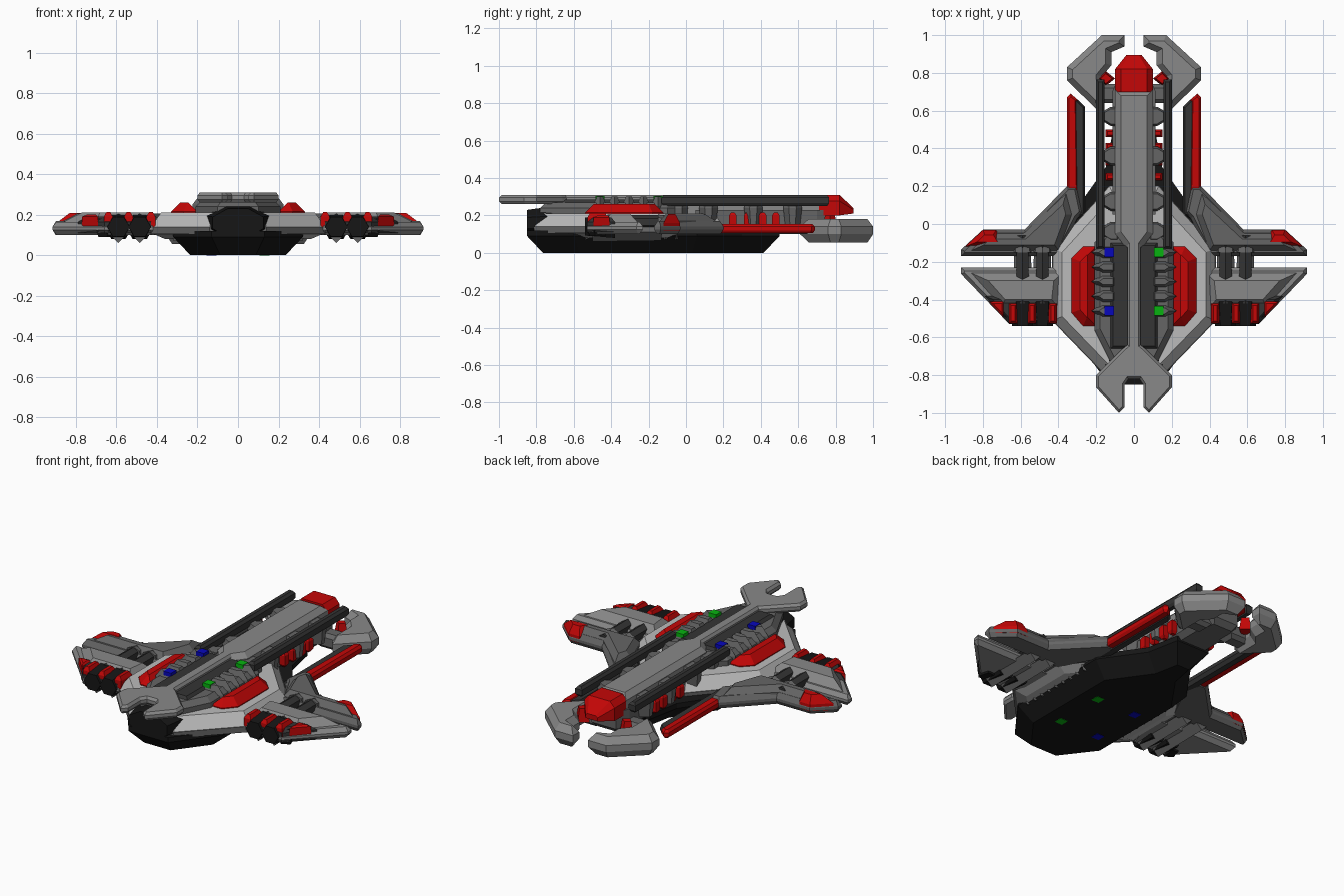
import bpy, bmesh, math
from mathutils import Vector, Matrix

if "Cube" in bpy.data.objects:
    bpy.data.objects.remove(bpy.data.objects["Cube"])

MATS = {}
COLORS = {"light": (.5, .5, .5), "grey": (.25, .25, .25), "mid": (.13, .13, .13),
          "dark": (.035, .035, .035), "black": (.008, .008, .008), "red": (.55, .002, .002),
          "blue": (.002, .002, .5), "green": (.002, .45, .005)}


def finish(name, bm, color, mirror):
    bmesh.ops.recalc_face_normals(bm, faces=bm.faces)
    me = bpy.data.meshes.new(name)
    bm.to_mesh(me)
    bm.free()
    ob = bpy.data.objects.new(name, me)
    bpy.context.collection.objects.link(ob)
    if color not in MATS:
        MATS[color] = bpy.data.materials.new(color)
        MATS[color].diffuse_color = (*COLORS[color], 1)
    me.materials.append(MATS[color])
    if mirror:
        ob.modifiers.new("mirror", "MIRROR")
    return ob


def inset(pts, d):
    """Move every edge of a closed outline inwards by d."""
    n = len(pts)
    area = sum(pts[i][0] * pts[(i + 1) % n][1] - pts[(i + 1) % n][0] * pts[i][1] for i in range(n))
    s = 1 if area > 0 else -1
    out = []
    for i in range(n):
        p = Vector(pts[i])
        e1 = (p - Vector(pts[i - 1])).normalized()
        e2 = (Vector(pts[(i + 1) % n]) - p).normalized()
        n1, n2 = Vector((-e1.y, e1.x)) * s, Vector((-e2.y, e2.x)) * s
        out.append(p + (n1 + n2) * (d / max(.25, 1 + n1.dot(n2))))
    return out


def slab(name, pts, levels, color, mirror=False):
    """Stack insets of an outline; levels are (z, inset)."""
    bm = bmesh.new()
    rings = [[bm.verts.new((p[0], p[1], z)) for p in inset(pts, d)] for z, d in levels]
    n = len(pts)
    for a, b in zip(rings, rings[1:]):
        for i in range(n):
            j = (i + 1) % n
            bm.faces.new((a[i], a[j], b[j], b[i]))
    bm.faces.new(rings[0][::-1])
    bm.faces.new(rings[-1])
    return finish(name, bm, color, mirror)


def sym(half):
    return half + [(-x, y) for x, y in reversed(half)]


def rect(x0, x1, y0, y1):
    return [(x0, y0), (x1, y0), (x1, y1), (x0, y1)]


def tube(name, x, z, y0, y1, r0, r1, sides, color, mirror=True, sx=1, turn=0):
    """Low-sided cone or cylinder lying along y."""
    bm = bmesh.new()
    m = (Matrix.Translation((x, (y0 + y1) / 2, z)) @ Matrix.Diagonal((sx, 1, 1, 1))
         @ Matrix.Rotation(-math.pi / 2, 4, 'X') @ Matrix.Rotation(turn, 4, 'Z'))
    bmesh.ops.create_cone(bm, cap_ends=True, segments=sides, radius1=r0, radius2=r1,
                          depth=y1 - y0, matrix=m)
    return finish(name, bm, color, mirror)


# Hull: dark belly, light upper plate
belly = sym([(.11, .5), (.15, .3), (.32, .06), (.32, -.6), (.13, -.85)])
slab("belly", belly, [(0, .085), (.09, 0), (.12, 0)], "black")
hull = sym([(.13, .2), (.21, .11), (.43, -.13), (.43, -.51), (.14, -.81)])
slab("hull_plate", hull, [(.08, .07), (.11, 0), (.14, 0), (.21, .05)], "light")
slab("hull_rim", inset(hull, -.004), [(.105, 0), (.14, 0)], "mid")
tube("main_engine", 0, .16, -.85, -.72, .075, .095, 8, "black", False, 1.8, math.pi / 8)
# Teeth where belly meets plate
for i in range(9):
    y = -.53 + i * .06
    slab("belly_tooth", [(.28, y - .03), (.335, y), (.28, y + .03)],
         [(.07, .008), (.11, 0)], "mid", True)

# Raised deck with ribs and red side panels
slab("deck", sym([(.12, .0), (.21, -.1), (.21, -.56), (.1, -.78)]),
     [(.19, 0), (.24, 0), (.27, .03)], "mid")
slab("deck_step", rect(.02, .125, -.66, -.1), [(.2, 0), (.27, 0), (.285, .015)], "dark", True)
for i in range(5):
    y = -.15 - i * .0775
    slab("deck_rib", [(.09, y - .038), (.17, y - .038), (.225, y), (.17, y + .038), (.09, y + .038)],
         [(.2, 0), (.25, 0), (.3, .022)], "mid", True)
slab("red_side_panel", [(.2, -.12), (.27, -.12), (.33, -.18), (.33, -.47), (.27, -.54), (.2, -.54)],
     [(.19, 0), (.215, 0), (.26, .045)], "red", True)

# Navigation lights, above and below
for side, col in ((-1, "blue"), (1, "green")):
    for y in (-.15, -.46):
        sq = rect(side * .13 - .025, side * .13 + .025, y - .025, y + .025)
        slab("upper_light", sq, [(.27, 0), (.303, 0)], col)
        slab("lower_light", sq, [(-.002, 0), (.01, 0)], col)

# Spanner-shaped tail with a narrow handle
slab("spanner_tail", sym([(.035, -.05), (.035, -.64), (.06, -.66), (.2, -.8), (.2, -.865),
                          (.08, -1.0), (.05, -.97), (.05, -.85), (.03, -.82)]),
     [(.26, .012), (.275, 0), (.295, 0), (.31, .012)], "grey")

# Forward shaft, lower neck and red nose
slab("shaft", sym([(.1, .71), (.1, -.05), (.04, -.13)]), [(.2, 0), (.28, 0), (.31, .03)], "grey")
slab("neck", sym([(.08, .78), (.115, .7), (.115, .05)]), [(.1, .03), (.13, 0), (.23, 0)], "mid")
bm = bmesh.new()
rings = []
for y, w, wt, z0, z1 in ((.7, .1, .07, .2, .31), (.82, .1, .07, .2, .31), (.895, .04, .025, .21, .24)):
    zm = z0 + (z1 - z0) * .7
    rings.append([bm.verts.new(p) for p in ((-w, y, z0), (w, y, z0), (w, y, zm),
                                            (wt, y, z1), (-wt, y, z1), (-w, y, zm))])
for a, b in zip(rings, rings[1:]):
    for i in range(6):
        bm.faces.new((a[i], a[i - 1], b[i - 1], b[i]))
bm.faces.new(rings[0])
bm.faces.new(rings[-1])
finish("nose", bm, "red", False)

# Side rails held by brackets, with red stripes between
slab("side_rail", rect(.155, .2, -.13, .765), [(.25, .01), (.265, 0), (.295, 0), (.31, .012)], "dark", True)
for y in (.57, .36, .12, -.04):
    slab("rail_bracket", [(.08, y - .05), (.125, y - .05), (.175, y - .02), (.175, y + .02),
                          (.125, y + .05), (.08, y + .05)], [(.15, .01), (.24, 0), (.275, .01)], "mid", True)
for y in (.25, .33, .41, .48):
    slab("neck_stripe", rect(.1, .15, y - .02, y + .02), [(.13, .01), (.145, 0), (.2, 0), (.215, .01)], "red", True)

# Front pincer jaws
slab("jaw", [(.05, 1.0), (.17, 1.0), (.355, .83), (.355, .76), (.2, .61), (.17, .65),
             (.17, .78), (.12, .84), (.12, .91), (.05, .94)],
     [(.055, .03), (.1, 0), (.14, 0), (.18, .03)], "grey", True)
slab("jaw_mount", rect(.07, .22, .64, .74), [(.08, .02), (.1, 0), (.15, 0), (.17, .02)], "mid", True)
slab("jaw_marker", [(.1, .77), (.15, .81), (.19, .77), (.15, .73)], [(.12, 0), (.2, .01)], "red", True)

# Forward wing arms with red-edged spars
slab("spar_inner", [(.26, .05), (.32, .02), (.32, .66), (.3, .66), (.26, .62)],
     [(.1, .012), (.12, 0), (.15, .01)], "dark", True)
slab("spar_edge", [(.3, .05), (.355, .18), (.355, .67), (.335, .69), (.3, .66)],
     [(.105, .01), (.12, 0), (.14, 0), (.155, .012)], "red", True)
slab("wing_arm", [(.355, .2), (.58, -.03), (.8, -.03), (.915, -.135), (.915, -.17), (.4, -.17),
                  (.3, .03), (.27, .06), (.3, .2)],
     [(.1, .015), (.125, 0), (.14, 0), (.17, .018)], "mid", True)
slab("wing_arm_ridge", [(.36, .16), (.585, -.05), (.78, -.05), (.86, -.14), (.4, -.14), (.33, .05)],
     [(.15, 0), (.17, 0), (.205, .03)], "mid", True)
slab("wing_arm_tip", [(.73, -.032), (.8, -.032), (.895, -.12), (.68, -.12)],
     [(.12, 0), (.16, 0), (.208, .025)], "red", True)

# Rear wings, darker red-striped trailing edge, thrusters
slab("rear_wing", [(.38, -.23), (.915, -.23), (.915, -.265), (.66, -.53), (.42, -.53), (.38, -.42)],
     [(.1, .02), (.125, 0), (.14, 0), (.165, .018)], "grey", True)
slab("rear_wing_top", [(.38, -.26), (.86, -.26), (.7, -.44), (.4, -.44)],
     [(.15, 0), (.165, 0), (.21, .04)], "grey", True)
slab("trailing_edge", [(.43, -.38), (.79, -.38), (.66, -.528), (.43, -.528)],
     [(.11, 0), (.165, 0), (.19, .02)], "dark", True)
for x in (.43, .54, .64):
    slab("trailing_stripe", rect(x - .022, x + .022, -.526, -.42), [(.13, 0), (.19, 0), (.212, .012)], "red", True)
slab("trailing_tip", [(.69, -.41), (.77, -.41), (.69, -.495)], [(.13, 0), (.19, 0), (.2, .01)], "red", True)
for x in (.485, .59):
    tube("thruster", x, .14, -.54, -.38, .055, .07, 6, "black", turn=math.pi / 6)
    tube("thruster_pod", x, .11, -.5, -.13, .05, .045, 4, "mid")
    tube("wing_strut", x, .165, -.42, -.06, .04, .035, 6, "dark")
    tube("strut_collar", x, .15, -.15, -.07, .055, .04, 8, "mid")
slab("outer_thruster", [(.64, -.53), (.7, -.49), (.68, -.42), (.62, -.42)], [(.09, .01), (.12, 0), (.18, .01)], "black", True)

for m in bpy.data.materials:
    if m.users and not m.is_grease_pencil:
        m.use_nodes = True
        m.node_tree.nodes["Principled BSDF"].inputs["Base Color"].default_value = m.diffuse_color
